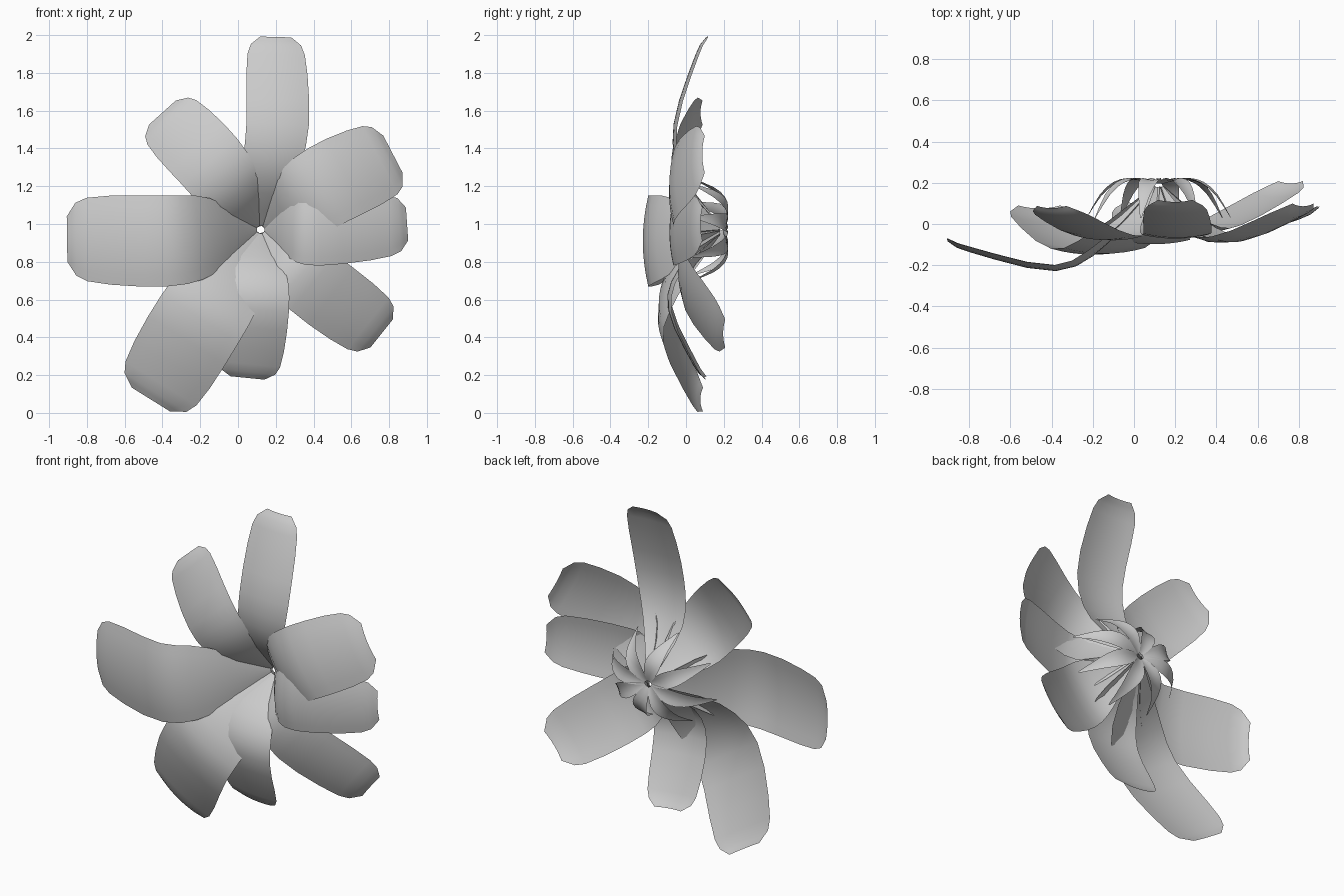
import bpy, math
from mathutils import Vector

if "Cube" in bpy.data.objects:
    bpy.data.objects.remove(bpy.data.objects["Cube"])

ROOT = Vector((0.12, 0.18, 0.97))


def catmull(a, b, c, d, t):
    return 0.5 * (2 * b + (c - a) * t + (2 * a - 5 * b + 4 * c - d) * t * t
                  + (3 * b - a - 3 * c + d) * t ** 3)


def flat(v):
    return Vector((v[0], 0, v[2])).normalized()


def sheet(name, rows, cup, steps=3, cols=8):
    """Thin curved blade along a spine of (point, half width)."""
    p = [Vector((*q, w)) for q, w in rows]
    p = [2 * p[0] - p[1]] + p + [2 * p[-1] - p[-2]]
    line = [catmull(*p[i - 1:i + 3], s / steps)
            for i in range(1, len(p) - 2) for s in range(steps)] + [p[-2]]
    whole = flat(line[-1] - line[0])
    verts, faces, n = [], [], cols + 1
    for i, q in enumerate(line):
        t = flat(line[min(i + 1, len(line) - 1)] - line[max(i - 1, 0)]) + whole
        t.normalize()
        side = Vector((t.z, 0, -t.x))
        for j in range(n):
            v, w = 2 * j / cols - 1, max(q[3], 0.003)
            verts.append(q.to_3d() + side * v * w + Vector((0, cup * w * (v * v - 0.3), 0)))
    for i in range(len(line) - 1):
        for j in range(cols):
            a = i * n + j
            faces.append((a, a + 1, a + n + 1, a + n))
    me = bpy.data.meshes.new(name)
    me.from_pydata(verts, [], faces)
    me.shade_smooth()
    bpy.context.collection.objects.link(bpy.data.objects.new(name, me))


def petal(name, mid, tip, w):
    """Narrow root at the raised centre, dipping forward, tip curling back."""
    mid, tip = Vector(mid), Vector(tip)
    start = ROOT + flat(mid - ROOT) * 0.02
    near = ROOT.lerp(mid, 0.5)
    near.y = mid.y * 0.4
    shoulder = mid.lerp(tip, 0.8)
    shoulder.y -= 0.02
    sheet(name, [(start, .02), (near, w * .82), (mid, w), (shoulder, w * .92), (tip, w * .5)], 0.12)


petal("petal_left", (-.38, -.22, .91), (-.905, -.08, .92), .24)
petal("petal_upper_left", (-.15, -.07, 1.33), (-.4, .08, 1.59), .19)
petal("petal_top", (.21, -.06, 1.53), (.2, .11, 1.99), .165)
petal("petal_upper_right", (.48, -.08, 1.21), (.82, .09, 1.37), .22)
petal("petal_right", (.43, -.08, .955), (.895, .08, 1), .175)
petal("petal_lower_right", (.4, -.02, .69), (.76, .2, .42), .19)
petal("petal_bottom", (.09, -.09, .55), (.05, .1, .185), .18)
petal("petal_lower_left", (-.2, -.14, .5), (-.46, .08, .07), .24)

# Inner leaves: slim blades arching from the raised centre down onto the petals
for k in range(8):
    a = math.radians(45 * k + 14)
    out = Vector((math.cos(a) * 0.36, 0, math.sin(a) * 0.28))
    rows = []
    for i in range(6):
        r = max(i / 5, 0.06)
        q = ROOT + out * r
        q.y = 0.19 + 0.11 * r - 0.27 * r ** 3
        rows.append((q, 0.045 * math.sin(r * math.pi) + 0.004))
    sheet(f"inner_leaf_{k + 1}", rows, cup=0.2, steps=2, cols=4)
